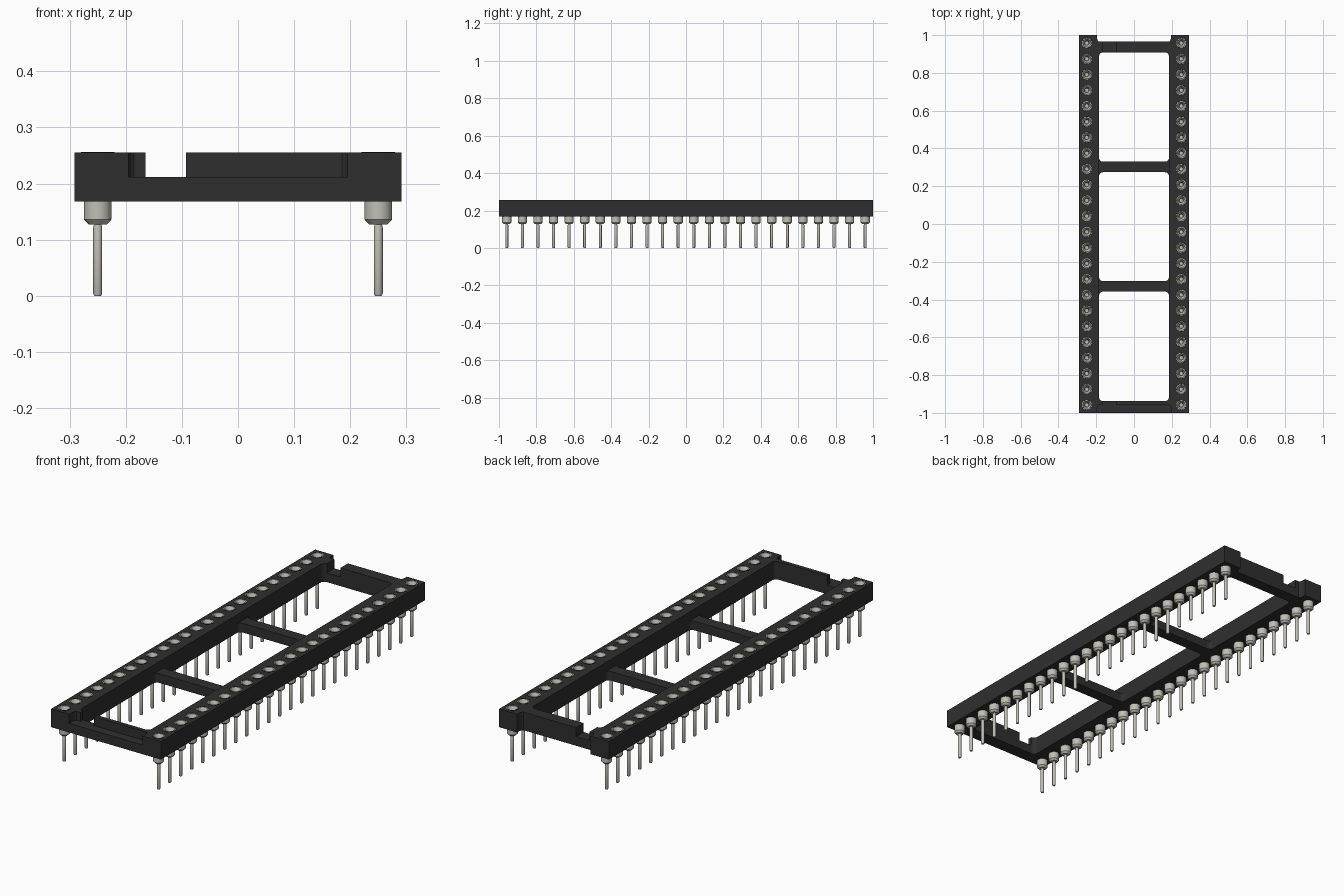
import bpy
import bmesh
from math import cos, sin, pi

if "Cube" in bpy.data.objects:
    bpy.data.objects.remove(bpy.data.objects["Cube"])


def material(name, rgb):
    m = bpy.data.materials.new(name)
    m.use_nodes = True
    m.diffuse_color = (*rgb, 1)
    bsdf = next(n for n in m.node_tree.nodes if n.type == "BSDF_PRINCIPLED")
    bsdf.inputs["Base Color"].default_value = (*rgb, 1)
    return m


BLACK = material("black plastic", (0.028, 0.028, 0.028))
METAL = material("tinned metal", (0.53, 0.52, 0.46))

BASE, SHELF, TOP = 0.168, 0.212, 0.255   # underside, low bars, rail top
INNER = 0.185                            # half width of the openings
PIN_X, PIN_Y, PINS = 0.25, 0.958, 24


def finish(bm, name, mat):
    bmesh.ops.recalc_face_normals(bm, faces=bm.faces)
    me = bpy.data.meshes.new(name)
    bm.to_mesh(me)
    bm.free()
    me.materials.append(mat)
    ob = bpy.data.objects.new(name, me)
    bpy.context.collection.objects.link(ob)
    return ob


def prism(bm, outline, z0, z1):
    """Extrude a flat outline from z0 up to z1."""
    face = bm.faces.new([bm.verts.new((x, y, z0)) for x, y in outline])
    new = bmesh.ops.extrude_face_region(bm, geom=[face])["geom"]
    for v in new:
        if isinstance(v, bmesh.types.BMVert):
            v.co.z = z1


def block(bm, x0, x1, y0, y1, z0, z1):
    prism(bm, [(x0, y0), (x1, y0), (x1, y1), (x0, y1)], z0, z1)


def lathe(bm, profile, cx, cy, n=16, closed=False):
    """Turn a (radius, z) profile around a vertical axis."""
    rings = [[bm.verts.new((cx + r * cos(2 * pi * i / n), cy + r * sin(2 * pi * i / n), z))
              for i in range(n)] for r, z in profile]
    pairs = list(zip(rings, rings[1:]))
    if closed:
        pairs.append((rings[-1], rings[0]))
    else:
        bm.faces.new(rings[0])
        bm.faces.new(rings[-1])
    for a, b in pairs:
        for i in range(n):
            j = (i + 1) % n
            bm.faces.new((a[i], a[j], b[j], b[i]))


def corner(bm, sx, y, sy, z1, r=0.02):
    """Concave fillet between a rail and a cross bar."""
    arc = [(sx * (INNER - r + r * sin(a)), y + sy * (r - r * cos(a)))
           for a in (pi / 2 * k / 4 for k in range(5))]
    prism(bm, [(sx * (INNER + 0.002), y - sy * 0.002)] + arc[::-1], BASE, z1)


def at_pins(bm, profile, sides=(-1, 1), **kw):
    for s in sides:
        for i in range(PINS):
            lathe(bm, profile, s * PIN_X, -PIN_Y + 2 * PIN_Y * i / (PINS - 1), **kw)


# Side rails, drilled for the contacts
for side, name in ((1, "left_rail"), (-1, "right_rail")):
    outline = [(0.291, -1), (0.291, 1), (0.195, 1), (0.195, 0.98), (0.191, 0.97),
               (INNER, 0.965), (INNER, -0.957), (0.191, -0.962), (0.195, -0.972), (0.195, -1)]
    bm = bmesh.new()
    prism(bm, [(side * x, y) for x, y in outline], BASE, TOP)
    rail = finish(bm, name, BLACK)
    bm = bmesh.new()
    at_pins(bm, [(0.0265, BASE + 0.01), (0.0265, TOP + 0.05)], sides=(side,))
    cutter = finish(bm, name + "_hole_cutter", BLACK)
    cutter.hide_render = True
    cutter.hide_viewport = True
    cutter.display_type = "WIRE"
    mod = rail.modifiers.new("holes", "BOOLEAN")
    mod.operation, mod.solver, mod.object = "DIFFERENCE", "EXACT", cutter

# Low middle cross bars with filleted corners
for name, y in (("front_middle_bar", -0.33), ("back_middle_bar", 0.302)):
    bm = bmesh.new()
    block(bm, -INNER, INNER, y - 0.028, y + 0.028, BASE, SHELF)
    for sx in (-1, 1):
        for sy in (-1, 1):
            corner(bm, sx, y + sy * 0.028, sy, SHELF)
    finish(bm, name, BLACK)

# End bars: low base plus a raised wall broken by the key notch
for name, base, wall, sy in (("front_end_bar", (-1, -0.937), (-0.957, -0.937), 1),
                             ("back_end_bar", (0.908, 0.965), (0.908, 0.965), -1)):
    bm = bmesh.new()
    block(bm, -0.195 if sy > 0 else -INNER, 0.195 if sy > 0 else INNER, *base, BASE, SHELF)
    for x0, x1 in ((-INNER, -0.165), (-0.093, INNER)):
        block(bm, x0, x1, *wall, SHELF, TOP)
    for sx in (-1, 1):
        corner(bm, sx, wall[1] if sy > 0 else wall[0], sy, TOP)
    finish(bm, name, BLACK)

# Thin raised lips around the contacts
bm = bmesh.new()
at_pins(bm, [(0.03, TOP - 0.002), (0.03, TOP + 0.001), (0.0265, TOP + 0.001),
             (0.0265, TOP - 0.002)], closed=True)
finish(bm, "contact_lips", BLACK)

# Turned contacts: leg, collar and funnel socket
bm = bmesh.new()
at_pins(bm, [(0.006, 0), (0.008, 0.004), (0.008, 0.122), (0.0065, 0.127), (0.016, 0.127),
             (0.0245, 0.136), (0.0245, 0.18), (0.0262, 0.181), (0.0262, TOP),
             (0.022, TOP), (0.012, 0.235), (0.01, 0.205)])
pins = finish(bm, "contact_pins", METAL)
bpy.ops.object.select_all(action="DESELECT")
pins.select_set(True)
bpy.context.view_layer.objects.active = pins
bpy.ops.object.shade_smooth_by_angle(angle=pi / 6)
